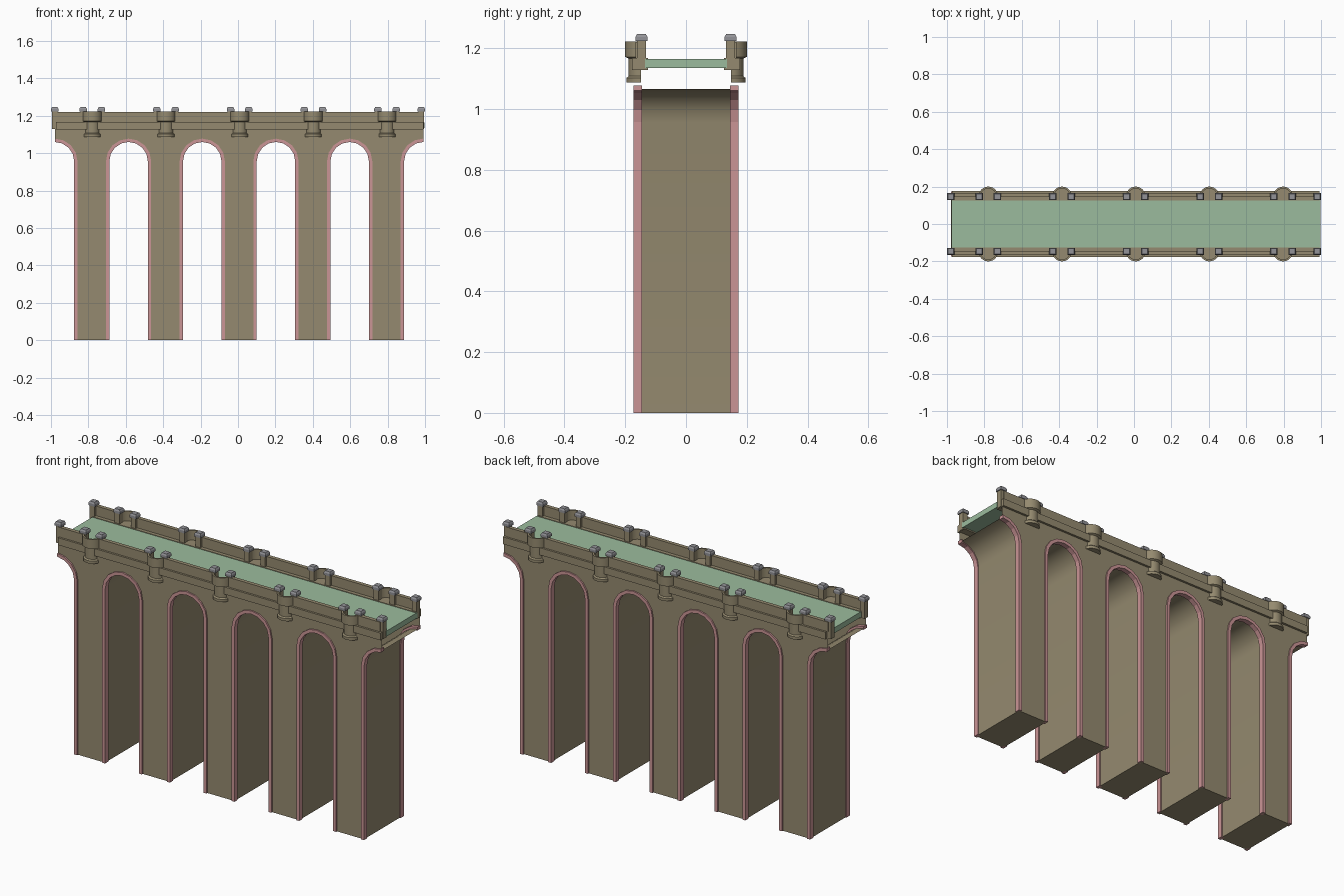
import bpy, bmesh
from math import sin, cos, pi, radians

cube = bpy.data.objects.get("Cube")
if cube:
    bpy.data.objects.remove(cube, do_unlink=True)


def material(name, rgb):
    m = bpy.data.materials.new(name)
    m.use_nodes = True
    m.diffuse_color = (*rgb, 1)
    m.node_tree.nodes["Principled BSDF"].inputs["Base Color"].default_value = (*rgb, 1)
    return m


STONE = material("tan stone", (0.30, 0.255, 0.16))
TRIM = material("pink brick", (0.60, 0.30, 0.305))
DECK = material("pale green deck", (0.33, 0.50, 0.34))
CAP = material("grey cap", (0.29, 0.29, 0.31))

PITCH, MID = 0.394, 0.006      # pier spacing and middle pier position
PIERS = [MID + PITCH * k for k in range(-2, 3)]
SPRING = 0.957                 # height where the arches begin
WALL_Y, WALL_TOP = 0.165, 1.135
SIDES = (-1, 1)


def finish(name, bm, mat, smooth=False):
    bmesh.ops.recalc_face_normals(bm, faces=bm.faces)
    me = bpy.data.meshes.new(name)
    bm.to_mesh(me)
    bm.free()
    me.materials.append(mat)
    ob = bpy.data.objects.new(name, me)
    bpy.context.collection.objects.link(ob)
    if smooth:
        bpy.ops.object.select_all(action="DESELECT")
        ob.select_set(True)
        bpy.context.view_layer.objects.active = ob
        bpy.ops.object.shade_smooth_by_angle(angle=radians(30))
    return ob


def add_box(bm, x, y, z, taper=1.0):
    """Box from three (low, high) ranges; the top may be tapered."""
    cx, cy = sum(x) / 2, sum(y) / 2
    rings = []
    for h, s in ((z[0], 1), (z[1], taper)):
        hx, hy = (x[1] - x[0]) / 2 * s, (y[1] - y[0]) / 2 * s
        rings.append([bm.verts.new((cx + i * hx, cy + j * hy, h))
                      for i, j in ((-1, -1), (1, -1), (1, 1), (-1, 1))])
    low, top = rings
    bm.faces.new(low[::-1])
    bm.faces.new(top)
    for i in range(4):
        j = (i + 1) % 4
        bm.faces.new((low[i], low[j], top[j], top[i]))


def arch(cx, r, first=0, last=8):
    """Arch outline, left foot to right foot; steps 0..8, crown at step 4."""
    pts = [(cx - r * cos(pi * i / 8), SPRING + r * sin(pi * i / 8))
           for i in range(first, last + 1)]
    if first == 0:
        pts.insert(0, (cx - r, 0))
    if last == 8:
        pts.append((cx + r, 0))
    return pts


# Openings, with a half arch at each end
openings = [(PIERS[0] - PITCH / 2 + PITCH * k, 4 if k == 0 else 0, 4 if k == 5 else 8)
            for k in range(6)]

# Piers, soffits and side walls: a hollow shell, open along the top
path = [p for o in openings for p in arch(o[0], 0.109, *o[1:])]
bm = bmesh.new()
rows = [[bm.verts.new((x, s * WALL_Y, z)) for x, z in path] for s in SIDES]
for i in range(len(path) - 1):
    bm.faces.new((rows[0][i], rows[0][i + 1], rows[1][i + 1], rows[1][i]))
for row, s in zip(rows, SIDES):
    ends = [bm.verts.new((path[i][0], s * WALL_Y, WALL_TOP)) for i in (-1, 0)]
    bm.faces.new(row + ends)
finish("arcade_shell", bm, STONE, True)

# Brick edging around every opening
bm = bmesh.new()
for s in SIDES:
    for cx, a, b in openings:
        inner, outer = arch(cx, 0.103, a, b), arch(cx, 0.121, a, b)
        sections = [[bm.verts.new((p[0], s * y, p[1]))
                     for p, y in ((u, 0.145), (u, 0.173), (v, 0.173), (v, 0.145))]
                    for u, v in zip(inner, outer)]
        for q, r in zip(sections, sections[1:]):
            for i in range(4):
                j = (i + 1) % 4
                bm.faces.new((q[i], q[j], r[j], r[i]))
        bm.faces.new(sections[0])
        bm.faces.new(sections[-1][::-1])
finish("arch_edging", bm, TRIM)

# Walkway
bm = bmesh.new()
add_box(bm, (-0.975, 0.998), (-0.135, 0.135), (1.135, 1.165))
finish("deck", bm, DECK)

# Posts stand at both ends and on each side of every bastion
BASTIONS = [x + 0.003 for x in PIERS]
posts = [-0.98] + [x + d for x in BASTIONS for d in (-0.049, 0.049)] + [0.98]


def mirrored(y0, y1, s):
    return tuple(sorted((s * y0, s * y1)))


ledge, rails, post_bm, caps = (bmesh.new() for _ in range(4))
for s in SIDES:
    add_box(ledge, (-0.972, 0.991), mirrored(0.125, 0.177, s), (1.128, 1.168))
    for x0, x1 in zip(posts[::2], posts[1::2]):
        add_box(rails, (x0, x1), mirrored(0.145, 0.166, s), (1.168, 1.221))
    for x in posts:
        add_box(post_bm, (x - 0.015, x + 0.015), mirrored(0.132, 0.161, s), (1.129, 1.226))
        px, py = (x - 0.02, x + 0.02), mirrored(0.127, 0.166, s)
        add_box(caps, px, py, (1.224, 1.237))
        add_box(caps, px, py, (1.237, 1.246), 0.75)
finish("parapet_ledge", ledge, STONE)
finish("parapet_rails", rails, STONE)
finish("parapet_posts", post_bm, STONE)
finish("post_caps", caps, CAP)

# Half-round bastions with a recessed floor
profile = [(0.042, 1.168), (0.042, 1.222), (0.052, 1.222), (0.052, 1.171),
           (0.041, 1.166), (0.041, 1.108), (0.048, 1.102), (0.048, 1.087)]
bm = bmesh.new()
STEPS = 12
for s in SIDES:
    for cx in BASTIONS:
        spans = []
        for k in range(STEPS + 1):
            a = pi * k / STEPS
            spans.append([bm.verts.new((cx + r * cos(a), s * (0.148 + r * sin(a)), z))
                          for r, z in profile])
        for q, r in zip(spans, spans[1:]):
            for i in range(len(profile) - 1):
                bm.faces.new((q[i], q[i + 1], r[i + 1], r[i]))
        bm.faces.new([q[0] for q in spans])
        bm.faces.new([q[-1] for q in spans])
finish("bastions", bm, STONE, True)
